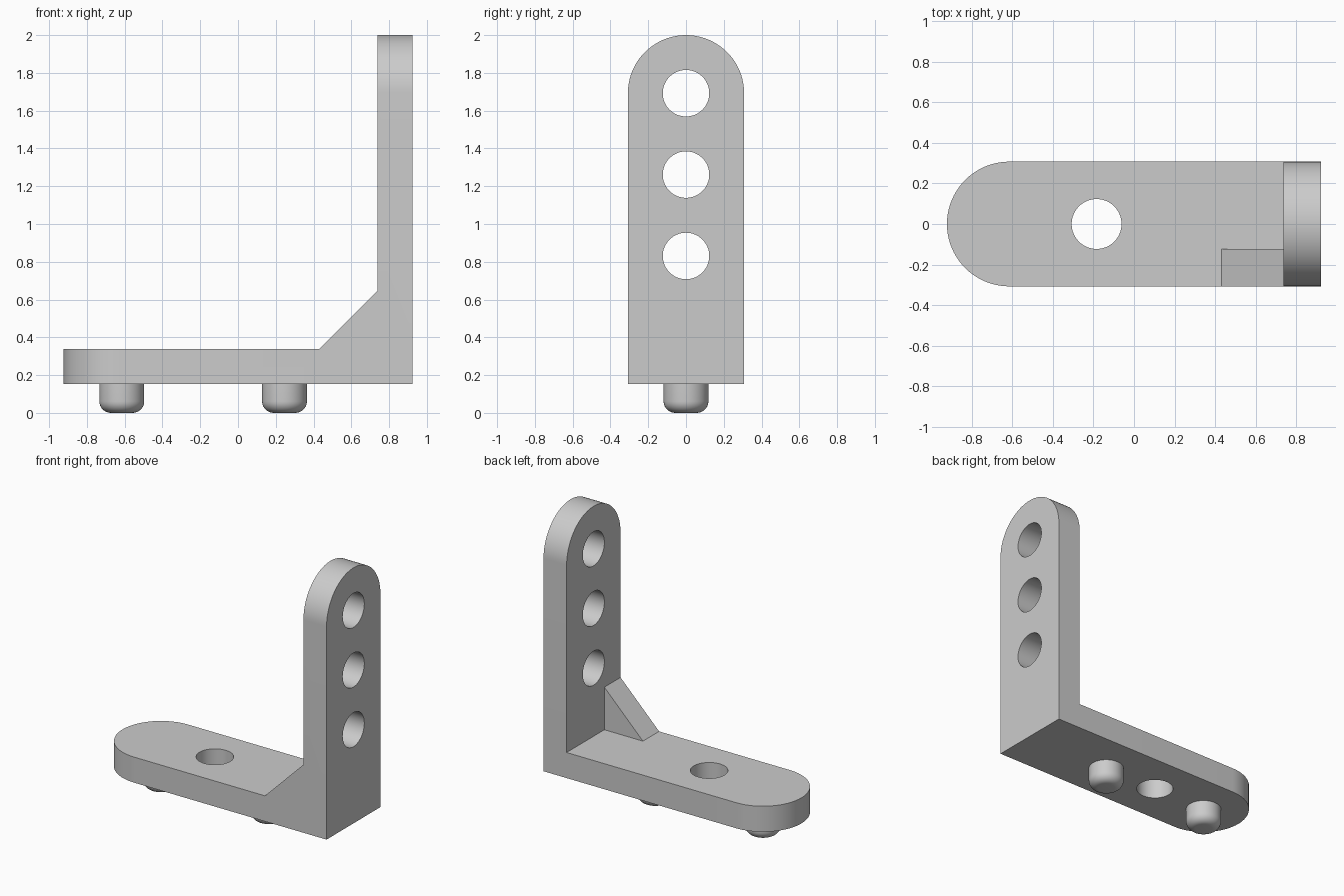
import bpy, bmesh, math
from mathutils import Vector

cube = bpy.data.objects.get("Cube")
if cube:
    bpy.data.objects.remove(cube, do_unlink=True)

U = 2 / 32.5             # module of the bracket
HALF_L, HALF_W, THICK = 15 * U, 5 * U, 3 * U
BOTTOM = 2.5 * U
HOLE_R = 2 * U

grey = bpy.data.materials.new("light_grey")
grey.use_nodes = True
color = (0.6, 0.6, 0.6, 1)
grey.diffuse_color = color
grey.node_tree.nodes["Principled BSDF"].inputs["Base Color"].default_value = color


def prism(name, points, direction):
    """Extrude a closed 3D outline along a direction."""
    bm = bmesh.new()
    face = bm.faces.new([bm.verts.new(p) for p in points])
    ext = bmesh.ops.extrude_face_region(bm, geom=[face])
    moved = [g for g in ext["geom"] if isinstance(g, bmesh.types.BMVert)]
    bmesh.ops.translate(bm, verts=moved, vec=Vector(direction))
    bmesh.ops.recalc_face_normals(bm, faces=bm.faces)
    mesh = bpy.data.meshes.new(name)
    bm.to_mesh(mesh)
    bm.free()
    mesh.materials.append(grey)
    obj = bpy.data.objects.new(name, mesh)
    bpy.context.collection.objects.link(obj)
    return obj


def arc(radius, start, end, steps):
    angles = [start + (end - start) * i / steps for i in range(steps + 1)]
    return [(radius * math.cos(a), radius * math.sin(a)) for a in angles]


def tab_outline(length):
    """Strip from 0 to length with a fully rounded far end."""
    tip = arc(HALF_W, -math.pi / 2, math.pi / 2, 40)
    return [(0, -HALF_W)] + [(length - HALF_W + a, b) for a, b in tip] + [(0, HALF_W)]


def combine(target, tool, operation):
    mod = target.modifiers.new(operation.title(), "BOOLEAN")
    mod.operation, mod.object, mod.solver = operation, tool, "EXACT"
    bpy.context.view_layer.objects.active = target
    bpy.ops.object.modifier_apply(modifier=mod.name)
    bpy.data.objects.remove(tool, do_unlink=True)


def smooth(obj):
    bpy.ops.object.select_all(action="DESELECT")
    obj.select_set(True)
    bpy.context.view_layer.objects.active = obj
    bpy.ops.object.shade_smooth_by_angle(angle=math.radians(30))


# Bracket: base plate joined with upright plate
bracket = prism("bracket", [(HALF_L - a, b, BOTTOM) for a, b in tab_outline(2 * HALF_L)],
                (0, 0, THICK))
upright = prism("upright", [(HALF_L, b, BOTTOM + a) for a, b in tab_outline(2 * HALF_L)],
                (-THICK, 0, 0))
combine(bracket, upright, "UNION")

# Gusset on one side of the inner corner, sunk into both plates
x, z, leg = HALF_L - THICK, BOTTOM + THICK, 5 * U
outline = [(x - leg, z), (x, z + leg), (x + U, z + leg), (x + U, z - U), (x - leg, z - U)]
gusset = prism("gusset", [(a, -HALF_W, c) for a, c in outline], (0, 3 * U, 0))
combine(bracket, gusset, "UNION")

# Bolt holes: one through the base, three through the upright
circle = arc(HOLE_R, 0, 2 * math.pi, 64)[:-1]
cutters = [prism("base_hole", [(-3 * U + a, b, 0) for a, b in circle], (0, 0, 1))]
for k in (11, 18, 25):
    cutters.append(prism("upright_hole", [(HALF_L - 2 * THICK, a, BOTTOM + k * U + b)
                                          for a, b in circle], (1, 0, 0)))
for cutter in cutters:
    cutter.hide_render = True
    combine(bracket, cutter, "DIFFERENCE")
smooth(bracket)

# Rounded locating pegs underneath
PEG_R, FILLET = 1.93 * U, U
for name, px in (("outer_peg", -10 * U), ("inner_peg", 4 * U)):
    ring = arc(PEG_R, 0, 2 * math.pi, 48)[:-1]
    peg = prism(name, [(px + a, b, 0) for a, b in ring], (0, 0, BOTTOM + 0.02))
    bm = bmesh.new()
    bm.from_mesh(peg.data)
    rim = [e for e in bm.edges if all(v.co.z < 0.001 for v in e.verts)]
    bmesh.ops.bevel(bm, geom=rim, offset=FILLET, segments=8, profile=0.5, affect="EDGES")
    bm.to_mesh(peg.data)
    bm.free()
    smooth(peg)
